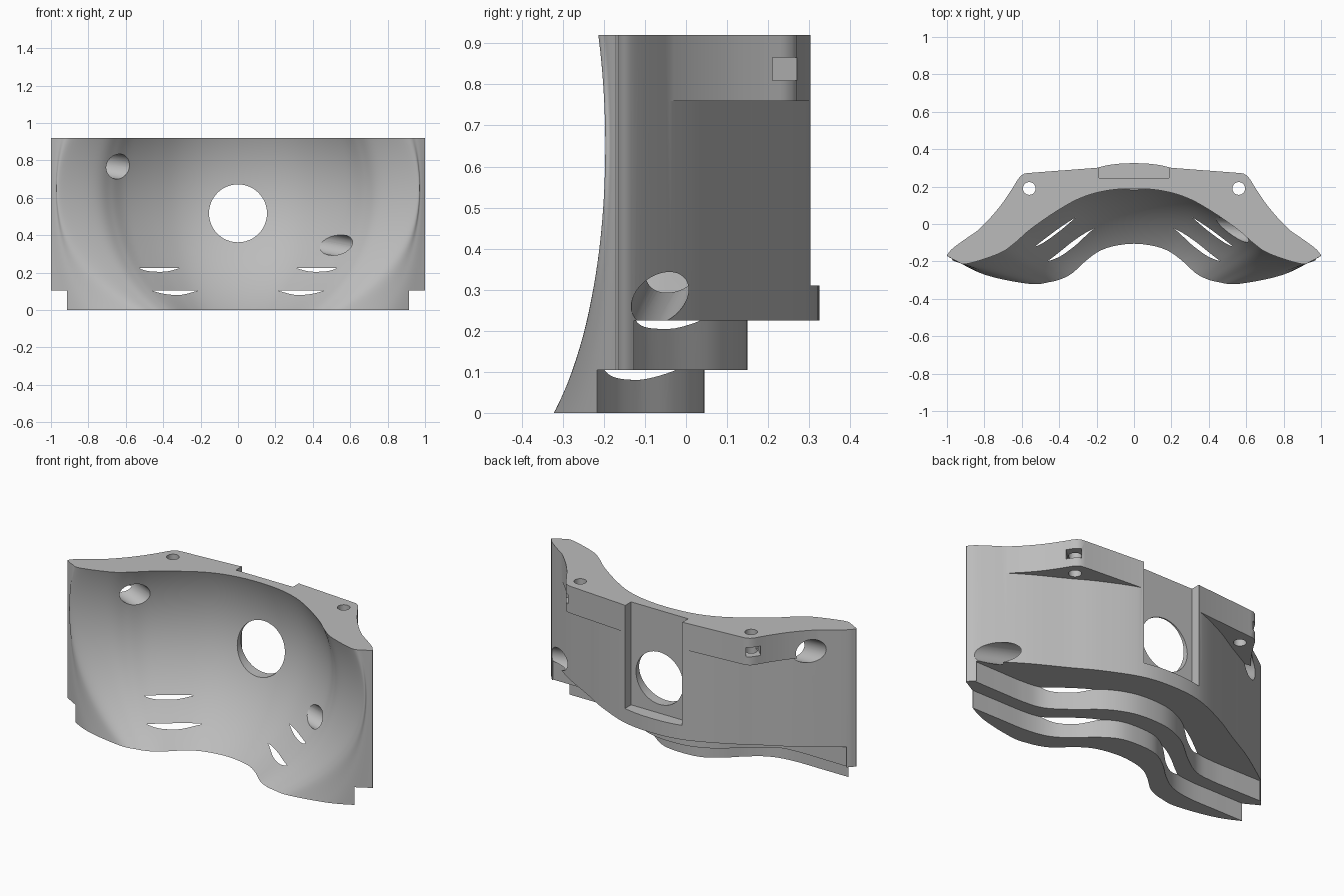
import bpy, bmesh, math
from mathutils import Vector

if "Cube" in bpy.data.objects:
    bpy.data.objects.remove(bpy.data.objects["Cube"])

grey = bpy.data.materials.new("plain grey")
grey.diffuse_color = (0.5, 0.5, 0.5, 1)
grey.use_nodes = True
grey.node_tree.nodes["Principled BSDF"].inputs["Base Color"].default_value = grey.diffuse_color


def spline(pts, n=8):
    """Catmull-Rom curve through 2D points."""
    p = [Vector(q) for q in pts]
    p = [2 * p[0] - p[1]] + p + [2 * p[-1] - p[-2]]
    out = []
    for i in range(1, len(p) - 2):
        a, b, c, d = p[i - 1:i + 3]
        for k in range(n):
            t = k / n
            out.append(0.5 * (2 * b + (c - a) * t + (2 * a - 5 * b + 4 * c - d) * t * t
                              + (3 * b - a - 3 * c + d) * t ** 3))
    return [tuple(q) for q in out + [p[-2]]]


def mirrored(half):
    """Half profile from x = 0 outwards -> full profile, left to right."""
    return [(-x, y) for x, y in half[:0:-1]] + list(half)


def wave(half, n=8):
    """Smooth full profile; mirrored before smoothing so the middle is round."""
    return spline(mirrored(half), n)


def loft(name, rings):
    """Closed solid through rings of (x, y) points at given heights."""
    bm = bmesh.new()
    rows = [[bm.verts.new((x, y, z)) for x, y in ring] for z, ring in rings]
    n = len(rows[0])
    for a, b in zip(rows, rows[1:]):
        for i in range(n):
            bm.faces.new((a[i], a[(i + 1) % n], b[(i + 1) % n], b[i]))
    bm.faces.new(rows[0])
    bm.faces.new(rows[-1])
    bmesh.ops.recalc_face_normals(bm, faces=bm.faces)
    me = bpy.data.meshes.new(name)
    bm.to_mesh(me)
    bm.free()
    ob = bpy.data.objects.new(name, me)
    bpy.context.collection.objects.link(ob)
    return ob


def prism(name, ring, z0, z1):
    return loft(name, [(z0, ring), (z1, ring)])


def box(name, c, size, rot=0):
    sx, sy, sz = [s / 2 for s in size]
    ca, sa = math.cos(rot), math.sin(rot)
    ring = [(c[0] + x * ca - y * sa, c[1] + x * sa + y * ca)
            for x, y in ((-sx, -sy), (sx, -sy), (sx, sy), (-sx, sy))]
    return prism(name, ring, c[2] - sz, c[2] + sz)


def rod(name, a, b, r):
    a, b = Vector(a), Vector(b)
    bpy.ops.mesh.primitive_cylinder_add(vertices=48, radius=r, depth=(b - a).length,
                                        location=(a + b) / 2,
                                        rotation=(b - a).to_track_quat('Z', 'Y').to_euler())
    ob = bpy.context.object
    ob.name = name
    return ob


def combine(target, tool, op='DIFFERENCE'):
    tool.hide_render = True
    m = target.modifiers.new("bool", 'BOOLEAN')
    m.operation, m.solver, m.object = op, 'EXACT', tool
    bpy.context.view_layer.objects.active = target
    bpy.ops.object.modifier_apply(modifier=m.name)
    bpy.data.objects.remove(tool)


# main wall, its back follows a soft arch
wall = wave([(0, .325), (.19, .303), (.4, .215), (.56, .125), (.75, .02), (.95, -.115), (1, -.165)])
panel = prism("curved_panel", wall + [(1, -.5), (-1, -.5)], 0, .92)

# top slab with protruding corners
slab_half = [(0, .301), (.19, .301), (.56, .273), (.585, .27), (.605, .258)] + spline(
    [(.62, .24), (.66, .175), (.72, .09), (.8, 0), (.9, -.09), (1, -.165)], 6)
slab = prism("top_slab", mirrored(slab_half) + [(1, -.45), (-1, -.45)], .76, .92)
combine(panel, slab, 'UNION')

# stepped underside: middle and lower steps
mid = wave([(0, .15), (.13, .135), (.26, .075), (.40, -.04), (.52, -.118), (.64, -.137),
            (.8, -.137), (.965, -.135)])
combine(panel, prism("mid_step_cutter", mid + [(.965, .6), (-.965, .6)], -.1, .225))
low = wave([(0, .045), (.12, .03), (.22, -.03), (.32, -.12), (.42, -.185), (.55, -.213),
            (.75, -.215), (.915, -.215)])
combine(panel, prism("low_step_cutter", low + [(.915, -.6), (1.2, -.6), (1.2, .6),
                                              (-1.2, .6), (-1.2, -.6), (-.915, -.6)], -.1, .105))

# hollow front surface, morphing from the top profile to the bottom profile
top = wave([(0, .19), (.155, .177), (.29, .137), (.42, .065), (.556, -.03), (.636, -.1),
            (.72, -.157), (.89, -.212), (.95, -.197), (1, -.17)])
bottom = wave([(0, -.105), (.1, -.116), (.18, -.142), (.25, -.19), (.33, -.262), (.385, -.292),
               (.45, -.31), (.56, -.32), (.8, -.27), (1, -.17)])


def drop(z):
    return 1 - math.sqrt(1 - ((z - .65) / .85) ** 2)


rings = []
for i in range(33):
    z = -.02 + .96 * i / 32
    t = (drop(z) - drop(.92)) / (drop(0) - drop(.92))
    curve = [(a[0] + (b[0] - a[0]) * t, a[1] + (b[1] - a[1]) * t) for a, b in zip(top, bottom)]
    rings.append((z, [(-1.1, -.12)] + curve + [(1.1, -.12), (1.1, -.8), (-1.1, -.8)]))
combine(panel, loft("front_hollow_cutter", rings))

# rear recess and round opening
combine(panel, box("recess_cutter", (0, .447, .81), (.374, .4, 1.0)))
combine(panel, rod("opening_cutter", (0, -.1, .517), (0, .5, .517), .155))

# screw holes and nut pockets at the slab corners
for s in (-1, 1):
    combine(panel, rod("screw_hole_cutter", (s * .56, .19, .7), (s * .56, .19, 1), .034))
    combine(panel, box("nut_pocket_cutter", (s * .605, .235, .8375), (.16, .08, .055),
                       s * math.radians(45) if s > 0 else math.radians(135)))

# slanted side holes
combine(panel, rod("right_hole_cutter", (.36, -.015, .38), (1.1, -.085, .235), .06))
combine(panel, rod("left_hole_cutter", (-.42, -.1, .73), (-1.1, .06, .845), .068))

# finish
panel.data.materials.clear()
panel.data.materials.append(grey)
for p in panel.data.polygons:
    p.material_index = 0
bpy.ops.object.select_all(action='DESELECT')
panel.select_set(True)
bpy.context.view_layer.objects.active = panel
bpy.ops.object.shade_smooth_by_angle(angle=math.radians(30))
